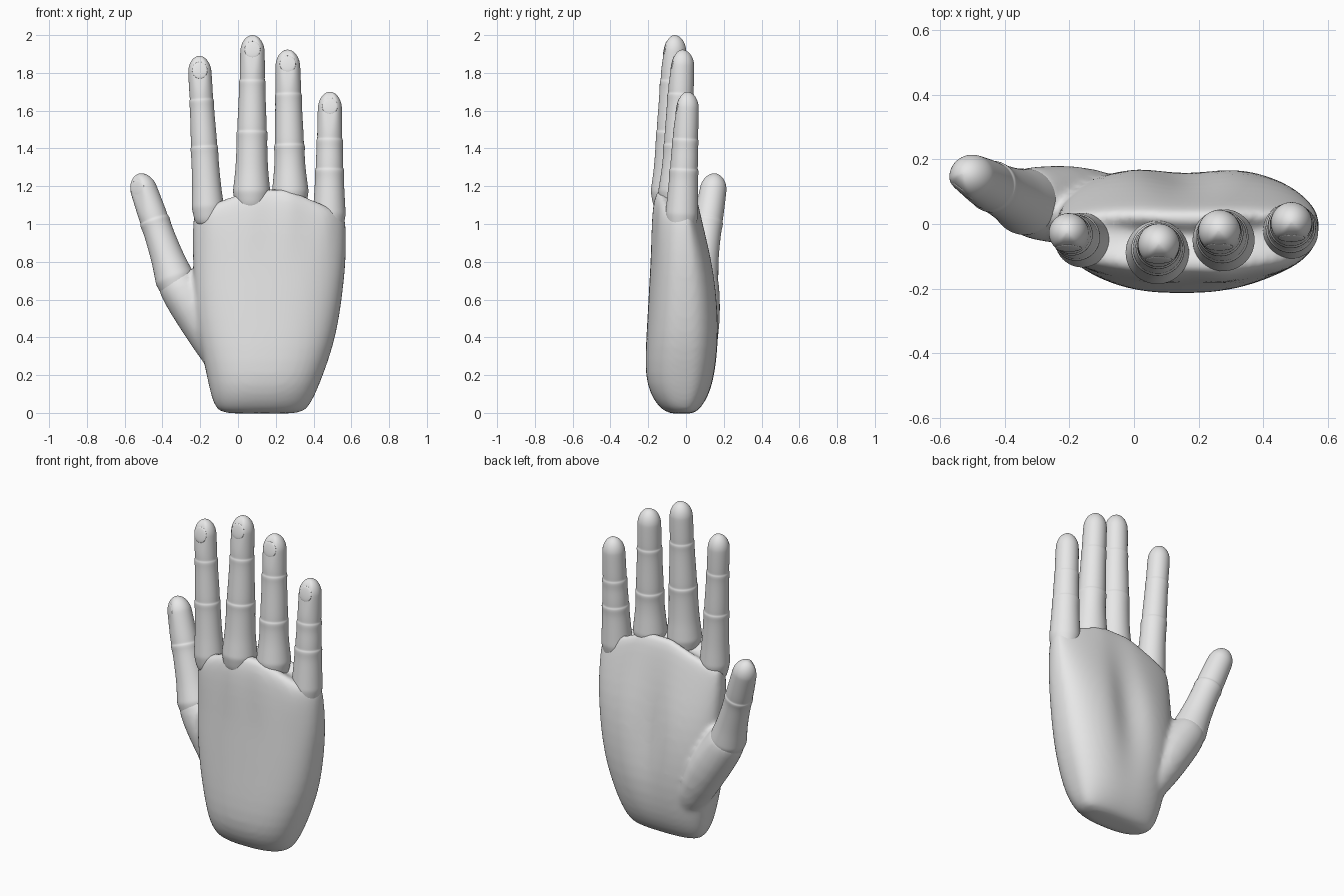
import bpy, bmesh, math
from mathutils import Vector, Matrix

if "Cube" in bpy.data.objects:
    bpy.data.objects.remove(bpy.data.objects["Cube"])

skin = bpy.data.materials.new("plain_grey")
skin.diffuse_color = (0.8, 0.8, 0.8, 1)
skin.use_nodes = True
skin.node_tree.nodes["Principled BSDF"].inputs["Base Color"].default_value = skin.diffuse_color


def lerp(table, t):
    """Piecewise linear lookup; rows are (key, value, ...)."""
    if t <= table[0][0]:
        return table[0][1:]
    for a, b in zip(table, table[1:]):
        if t <= b[0]:
            k = (t - a[0]) / (b[0] - a[0])
            return tuple(p + (q - p) * k for p, q in zip(a[1:], b[1:]))
    return table[-1][1:]


def loft(bm, rings):
    """Skin a list of point rings and close both ends with a fan."""
    vs = [[bm.verts.new(p) for p in r] for r in rings]
    n = len(vs[0])
    for a, b in zip(vs, vs[1:]):
        for i in range(n):
            j = (i + 1) % n
            bm.faces.new((a[i], a[j], b[j], b[i]))
    for r in (vs[0], vs[-1]):
        c = bm.verts.new(sum((v.co for v in r), Vector()) / n)
        for i in range(n):
            bm.faces.new((r[i], r[(i + 1) % n], c))


def finish(bm, name):
    bmesh.ops.recalc_face_normals(bm, faces=bm.faces)
    me = bpy.data.meshes.new(name)
    bm.to_mesh(me)
    bm.free()
    me.materials.append(skin)
    for p in me.polygons:
        p.use_smooth = True
    ob = bpy.data.objects.new(name, me)
    bpy.context.collection.objects.link(ob)
    return ob


def subsurf(ob, levels):
    m = ob.modifiers.new("subsurf", 'SUBSURF')
    m.levels = m.render_levels = levels


# Palm: height, left x, right x, front y, back y
PALM = [(-0.004, -0.08, 0.33, -0.09, 0.04), (0.025, -0.12, 0.37, -0.14, 0.08),
        (0.10, -0.145, 0.41, -0.19, 0.125), (0.2, -0.165, 0.45, -0.216, 0.155),
        (0.35, -0.20, 0.503, -0.213, 0.178), (0.5, -0.225, 0.535, -0.204, 0.18),
        (0.65, -0.235, 0.555, -0.196, 0.17), (0.8, -0.238, 0.57, -0.187, 0.145),
        (0.95, -0.24, 0.573, -0.18, 0.105), (1.08, -0.238, 0.57, -0.17, 0.07),
        (1.14, -0.23, 0.56, -0.155, 0.05), (1.17, -0.20, 0.53, -0.125, 0.02)]
# Height of the finger webs across the palm
TOP = [(-0.24, 1.08), (-0.06, 1.15), (0.07, 1.2), (0.27, 1.2), (0.38, 1.15), (0.57, 1.06)]
KNUCKLES = (-0.15, 0.07, 0.27, 0.47)


def bell(v, c, w):
    return math.exp(-((v - c) / w) ** 2)


def spow(v, p):
    return math.copysign(abs(v) ** p, v)


bm = bmesh.new()
rings = []
for s, xl, xr, yf, yb in PALM:
    ring = []
    for i in range(64):
        t = math.tau * i / 64
        c, d = spow(math.cos(t), 0.8), spow(math.sin(t), 0.8)
        x = (xl + xr) / 2 + (xr - xl) / 2 * c
        y = d * yb if d > 0 else -d * yf
        if d > 0:   # hollow of the palm between the two fleshy pads
            y -= 0.045 * d * bell(x, 0.16, 0.1) * bell(s, 0.65, 0.3)
        else:       # knuckle ridges on the back of the hand
            y += 0.012 * d * sum(bell(x, k, 0.05) for k in KNUCKLES) * bell(s, 1.05, 0.12)
        z = s + max(s, 0) ** 6 / 1.17 ** 6 * (lerp(TOP, x)[0] - 1.17)
        ring.append((x, y, z))
    rings.append(ring)
loft(bm, rings)

# Thumb mound, fused into the palm
MOUND = [((0.02, 0.02, 0.14), 0.08), ((-0.08, 0.05, 0.3), 0.11), ((-0.195, 0.06, 0.5), 0.125),
         ((-0.285, 0.062, 0.63), 0.118), ((-0.335, 0.07, 0.71), 0.106), ((-0.345, 0.073, 0.735), 0.085)]
axis = Vector((-0.48, 0.03, 0.87)).normalized()
side = axis.cross(Vector((0, 1, 0))).normalized()
up = axis.cross(side)
loft(bm, [[Vector(p) + r * (side * math.cos(math.tau * i / 24) + up * math.sin(math.tau * i / 24))
           for i in range(24)] for p, r in MOUND])
palm = finish(bm, "palm")
subsurf(palm, 1)
rm = palm.modifiers.new("fuse", 'REMESH')
rm.mode = 'VOXEL'
rm.voxel_size = 0.014
rm.use_smooth_shade = True
sm = palm.modifiers.new("soften", 'SMOOTH')
sm.factor = 0.5
sm.iterations = 8


def digit(name, root, tip, joints, radii, front):
    """Finger with cuffed joints, domed tip and a nail facing 'front'.
    joints: distances from the root; radii: (distance, radius) rows."""
    root, tip = Vector(root), Vector(tip)
    length = (tip - root).length
    a = (tip - root).normalized()
    f = Vector(front)
    f = (f - a * f.dot(a)).normalized()
    s = a.cross(f)
    dome = 0.09
    stations = [(-0.1, 0.8), (-0.03, 0.94), (0, 1.0), (0.02, 1.0), (0.07, 1.0), (0.13, 1.0)]
    for j in joints:   # each segment slides out of a slightly wider sleeve
        stations += [(j - 0.05, 0.99), (j - 0.018, 1.04), (j - 0.003, 1.035), (j + 0.003, 0.975),
                     (j + 0.018, 0.99), (j + 0.06, 1.0)]
    for k in range(0, 9):
        h = math.sin(math.pi / 2 * k / 8.4)
        stations.append((length - dome + dome * h, math.sqrt(1 - h * h)))
    stations.sort()
    rings = []
    for d, k in stations:
        r = lerp(radii, d)[0] * k
        flat = lerp([(joints[-1] + 0.04, 1.0), (length - 0.07, 0.8)], d)[0]
        ring = []
        for i in range(24):
            t = math.tau * i / 24
            c, q = math.cos(t), math.sin(t)
            depth = min(q, flat)
            ring.append(root + a * d + r * (s * c + f * depth))
        rings.append(ring)
    bm = bmesh.new()
    loft(bm, rings)
    subsurf(finish(bm, name), 2)

    # Nail: thin rounded plate sunk into the flattened tip
    rt = radii[-1][1]
    bm = bmesh.new()
    bmesh.ops.create_uvsphere(bm, u_segments=24, v_segments=12, radius=1)
    frame = Matrix((s, f, a)).transposed().to_4x4()
    place = Matrix.Translation(root + a * (length - 0.078) + f * (rt * 0.8 - 0.003))
    bm.transform(place @ frame @ Matrix.Rotation(math.radians(10), 4, 'X')
                 @ Matrix.Diagonal((rt * 0.66, 0.007, 0.045, 1)))
    finish(bm, name + "_nail")


BACK = (0, -1, 0)
digit("index_finger", (-0.16, -0.05, 1.09), (-0.207, -0.025, 1.89), (0.32, 0.57),
      [(0, 0.086), (0.13, 0.076), (0.32, 0.071), (0.57, 0.063), (0.8, 0.062)], BACK)
digit("middle_finger", (0.072, -0.088, 1.17), (0.077, -0.06, 2.0), (0.32, 0.59),
      [(0, 0.1), (0.13, 0.086), (0.32, 0.08), (0.59, 0.068), (0.83, 0.064)], BACK)
digit("ring_finger", (0.277, -0.05, 1.17), (0.262, -0.018, 1.923), (0.25, 0.52),
      [(0, 0.098), (0.13, 0.083), (0.25, 0.079), (0.52, 0.069), (0.75, 0.065)], BACK)
digit("little_finger", (0.483, -0.022, 1.05), (0.487, 0.008, 1.7), (0.24, 0.4),
      [(0, 0.088), (0.13, 0.08), (0.24, 0.075), (0.4, 0.068), (0.65, 0.063)], BACK)
digit("thumb", (-0.335, 0.068, 0.71), (-0.528, 0.157, 1.265), (0.33,),
      [(0, 0.105), (0.1, 0.09), (0.2, 0.078), (0.33, 0.078), (0.45, 0.074), (0.6, 0.068)],
      (-0.6, -0.8, 0))
